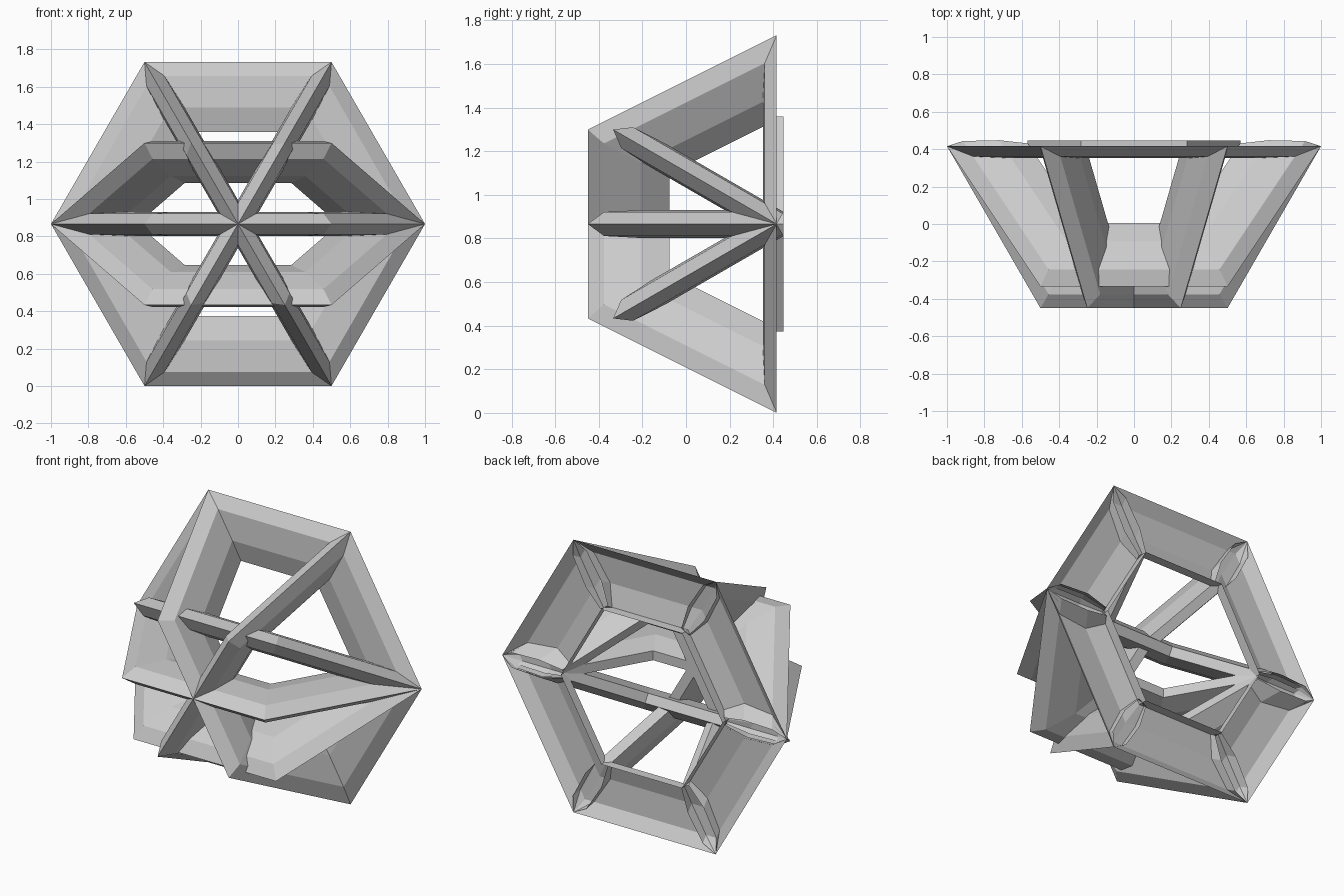
import bpy, bmesh
from math import cos, sin, radians
from mathutils import Matrix, Vector

if "Cube" in bpy.data.objects:
    bpy.data.objects.remove(bpy.data.objects["Cube"])

APO = 0.866                      # apothem of a hexagon with radius 1
HUB = Vector((0, 0.416, APO))    # centre of the rear hexagon

# Bar cross-section: (distance from hub, thickness offset)
SECTION = [(0.866, 0), (0.792, -0.055), (0.624, -0.064), (0.492, -0.03),
           (0.492, 0.03), (0.624, 0.064), (0.792, 0.055)]


def hex_frame(name, rot, section, closed_section, full):
    """Sweep a section round a whole or half hexagon with mitred corners."""
    bm = bmesh.new()
    count = 6 if full else 4
    rings = []
    for k in range(count):
        a = radians(60 * k)
        rings.append([bm.verts.new((d / APO * cos(a), -d / APO * sin(a), w))
                      for d, w in section])
    n = len(section)
    for k in range(count if full else count - 1):
        r, s = rings[k], rings[(k + 1) % count]
        for i in range(n if closed_section else n - 1):
            j = (i + 1) % n
            bm.faces.new((r[i], r[j], s[j], s[i]))
    bmesh.ops.recalc_face_normals(bm, faces=bm.faces[:])
    # Open shells: make sure the outer bevel faces away from the hub
    bm.faces.ensure_lookup_table()
    f = bm.faces[0]
    mid = f.calc_center_median()
    if f.normal.dot(Vector((mid.x, mid.y, 0))) < 0:
        bmesh.ops.reverse_faces(bm, faces=bm.faces[:])
    bm.transform(Matrix.Translation(HUB) @ rot)
    me = bpy.data.meshes.new(name)
    bm.to_mesh(me)
    bm.free()
    ob = bpy.data.objects.new(name, me)
    bpy.context.collection.objects.link(ob)
    return ob


def turn(deg, axis):
    return Matrix.Rotation(radians(deg), 4, axis)


# Rear hexagon, open at the back
hex_frame("rear_hexagon", turn(-90, 'X'), SECTION[:5], False, True)

# Three half hexagons crossing on the depth axis
for name, deg in (("level_arch", 0), ("rising_arch", 60), ("falling_arch", -60)):
    hex_frame(name, turn(deg, 'Y'), SECTION, True, False)

# Two half hexagons fanned about the horizontal diagonal
for name, deg in (("upper_tilted_arch", -30), ("lower_tilted_arch", 30)):
    hex_frame(name, turn(deg, 'X'), SECTION, True, False)
